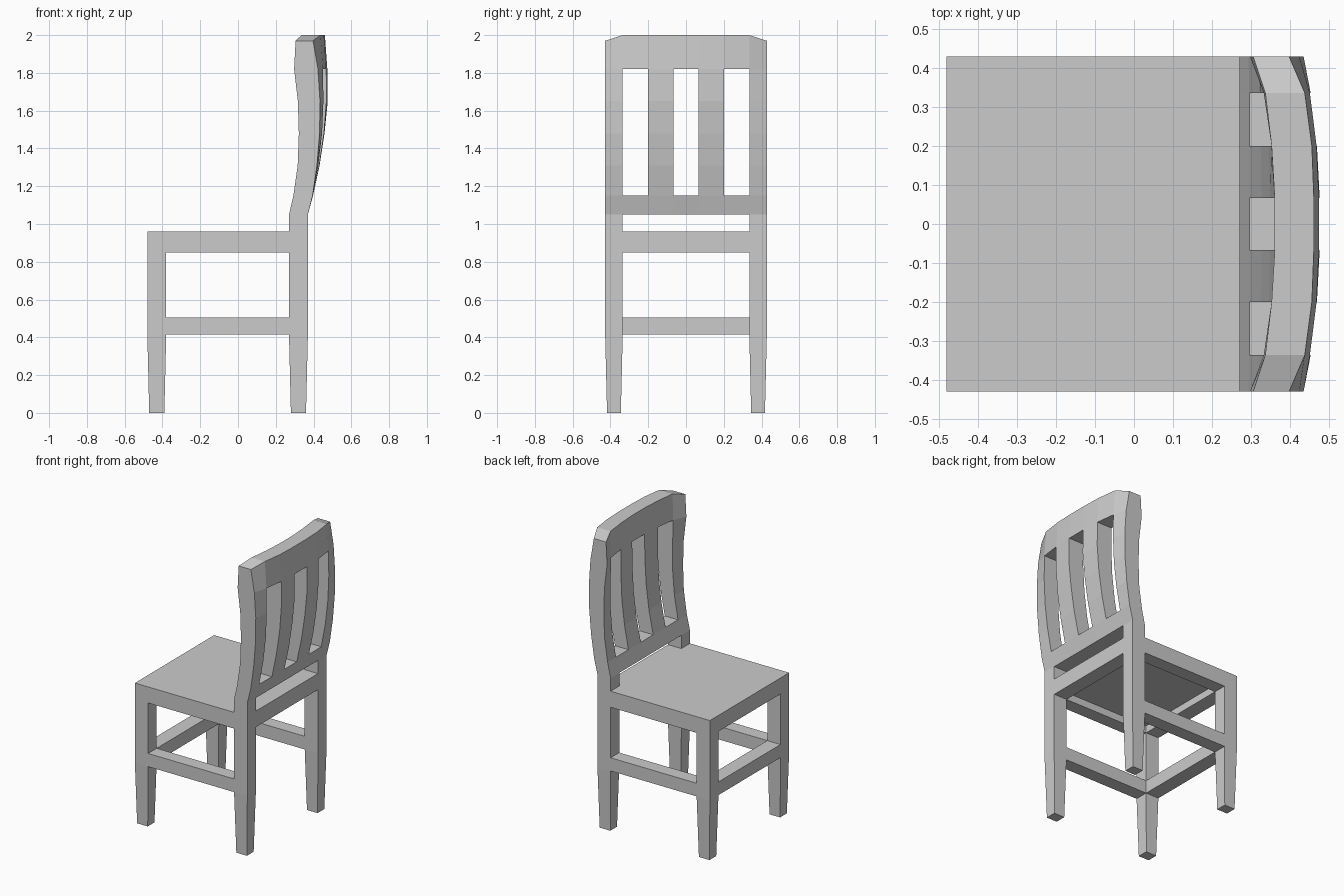
import bpy
import bmesh

if "Cube" in bpy.data.objects:
    bpy.data.objects.remove(bpy.data.objects["Cube"])

W = 0.428            # half width of chair
WI = 0.335           # inner face of legs
XF, XFI = -0.48, -0.38   # front legs, x range
XBI, XB = 0.27, 0.37     # rear legs, x range


def finish(name, bm):
    bmesh.ops.recalc_face_normals(bm, faces=bm.faces)
    me = bpy.data.meshes.new(name)
    bm.to_mesh(me)
    bm.free()
    ob = bpy.data.objects.new(name, me)
    bpy.context.collection.objects.link(ob)
    return ob


def loft(name, rings):
    """Closed four-sided solid through rectangles (x0, x1, y0, y1, z)."""
    bm = bmesh.new()
    vs = [[bm.verts.new((x, y, z)) for x, y in ((a, c), (b, c), (b, d), (a, d))]
          for a, b, c, d, z in rings]
    bm.faces.new(vs[0])
    bm.faces.new(vs[-1])
    for lo, hi in zip(vs, vs[1:]):
        for i in range(4):
            k = (i + 1) % 4
            bm.faces.new((lo[i], lo[k], hi[k], hi[i]))
    return finish(name, bm)


def box(name, x0, x1, y0, y1, z0, z1):
    return loft(name, [(x0, x1, y0, y1, z0), (x0, x1, y0, y1, z1)])


# seat slab, recessed above the bottom of the aprons
box("seat", XF, XBI, -W, W, 0.90, 0.96)
box("front_apron", XF, XFI, -WI, WI, 0.85, 0.90)
box("rear_apron", XBI, XB, -WI, WI, 0.85, 0.96)
box("front_stretcher", XF, XFI, -WI, WI, 0.415, 0.505)

# legs, side aprons and side stretchers on both sides
for side, s in (("left", 1), ("right", -1)):
    y0, y1 = sorted((s * WI, s * W))
    for name, x0, x1, top in (("front_leg", XF, XFI, 0.90), ("rear_leg", XBI, XB, 1.05)):
        loft(f"{name}_{side}", [
            (x0 + 0.01, x1 - 0.01, y0 + 0.01, y1 - 0.01, 0),
            (x0, x1, y0, y1, 0.415),
            (x0, x1, y0, y1, top)])
    box(f"side_apron_{side}", XFI, XBI, y0, y1, 0.85, 0.90)
    box(f"side_stretcher_{side}", XFI, XBI, y0, y1, 0.415, 0.505)

# backrest: bowed panel with openings, front and back x per half-width column
Z = [1.05, 1.15, 1.31, 1.48, 1.65, 1.82, 2.0]
COLS = [
    (0.067, [.27, .295, .327, .348, .358, .36, .36],
            [.37, .397, .432, .458, .475, .473, .46]),
    (0.20, [.27, .295, .325, .345, .352, .352, .352],
           [.37, .396, .430, .455, .468, .467, .455]),
    (WI, [.27, .295, .322, .336, .336, .332, .336],
         [.37, .395, .425, .445, .452, .450, .437]),
    (W, [.27, .293, .316, .322, .317, .297, .305],
        [.37, .395, .418, .432, .434, .423, .397]),
]
columns = [(-y, f, b) for y, f, b in reversed(COLS)] + COLS
bm = bmesh.new()
grid = []
for y, front, back in columns:
    zs = Z[:-1] + [1.97 if abs(y) == W else 2.0]
    grid.append([[bm.verts.new((x, y, z)) for x, z in zip(side, zs)]
                 for side in (front, back)])
# solid cells: both rails everywhere, posts and slats in the even columns
solid = {(c, r) for c in range(7) for r in range(6) if r in (0, 5) or c % 2 == 0}
for c, r in solid:
    corners = [(c, r), (c + 1, r), (c + 1, r + 1), (c, r + 1)]
    for k in (0, 1):
        bm.faces.new([grid[i][k][j] for i, j in corners])
    for n, (dc, dr) in enumerate(((0, -1), (1, 0), (0, 1), (-1, 0))):
        if (c + dc, r + dr) not in solid:
            (i, j), (p, q) = corners[n], corners[(n + 1) % 4]
            bm.faces.new((grid[i][0][j], grid[p][0][q], grid[p][1][q], grid[i][1][j]))
loose = [v for v in bm.verts if not v.link_faces]
bmesh.ops.delete(bm, geom=loose, context='VERTS')
finish("slatted_backrest", bm)
